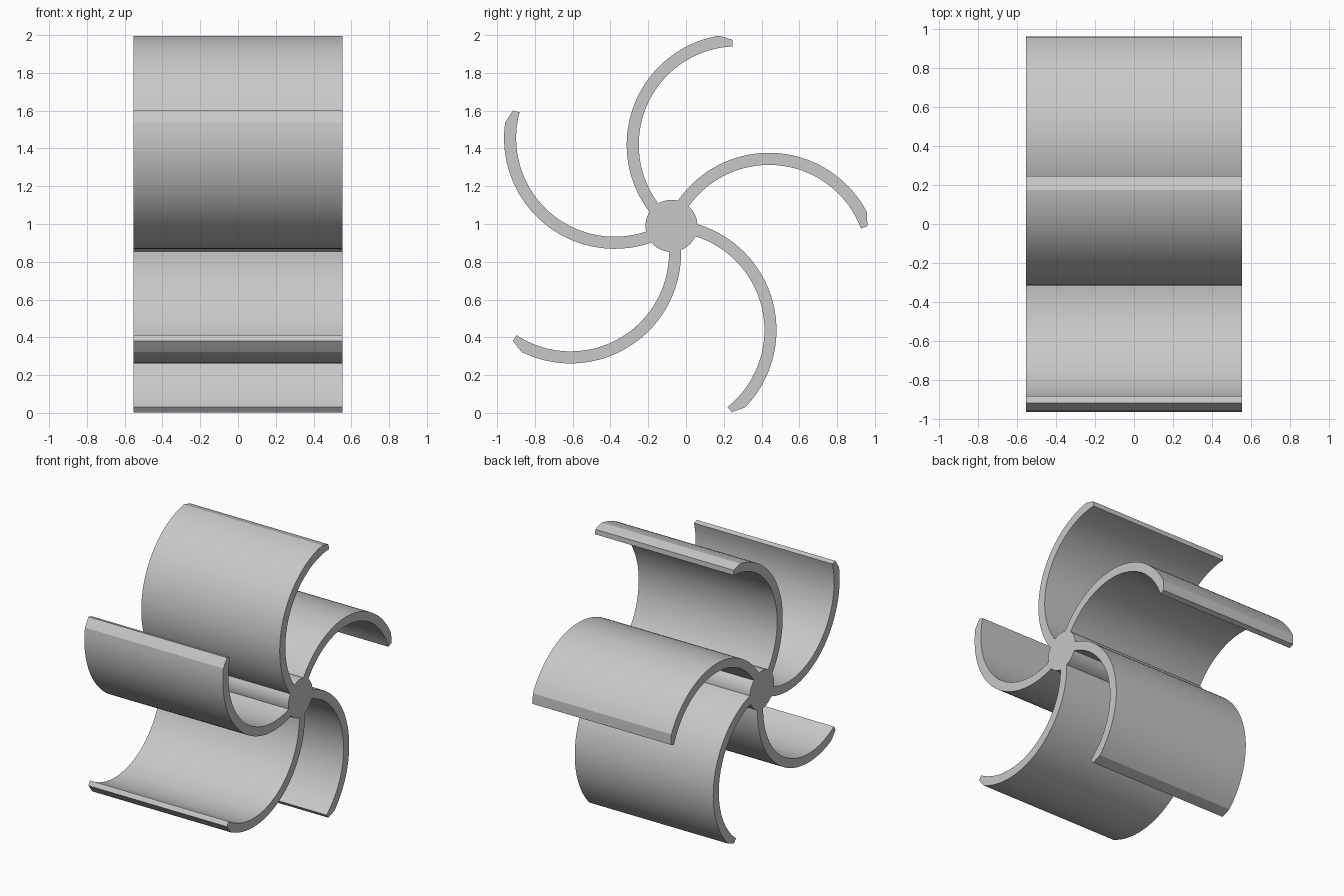
import bpy, bmesh
from math import acos, cos, sin, pi, radians

if "Cube" in bpy.data.objects:
    bpy.data.objects.remove(bpy.data.objects["Cube"])

HALF_WIDTH = 0.553
HUB_Y, HUB_Z, HUB_R = -0.077, 0.99, 0.1375
ARC_R, HALF_THICK = 0.553, 0.032    # blade centreline runs through the hub axis
TIP_R = 1.037                       # rim circle that trims the blade tips
BLADES, STEPS = 5, 48
FIRST, SWEEP = radians(51), radians(138.3)

grey = bpy.data.materials.new("plain grey")
grey.use_nodes = True
colour = (0.58, 0.58, 0.58, 1)
grey.diffuse_color = colour
grey.node_tree.nodes["Principled BSDF"].inputs["Base Color"].default_value = colour


def finish(obj):
    obj.data.materials.append(grey)
    bpy.ops.object.select_all(action='DESELECT')
    obj.select_set(True)
    bpy.context.view_layer.objects.active = obj
    bpy.ops.object.shade_smooth_by_angle(angle=radians(20))


def turn_from_hub(radius, reach):
    """Turn about the arc centre at which a radius lies 'reach' from the hub axis."""
    return acos((ARC_R**2 + radius**2 - reach**2) / (2 * ARC_R * radius))


def blade_edge(heading, radius):
    """Curved edge from the hub surface to the tip, trimmed by the rim circle."""
    cy, cz = ARC_R * cos(heading), ARC_R * sin(heading)
    start = turn_from_hub(radius, HUB_R - 0.004)
    turns = [start + (SWEEP - start) * i / STEPS for i in range(STEPS + 1)]
    if radius > ARC_R:
        turns[-3] = turn_from_hub(radius, TIP_R)   # exact corner of the trim
        turns[:-3] = [start + (turns[-3] - start) * i / (STEPS - 2) for i in range(STEPS - 2)]
        turns[-2] = (turns[-3] + SWEEP) / 2
    points = []
    for t in turns:
        a = heading + pi - t
        u, v = cos(a), sin(a)
        dot = cy * u + cz * v
        limit = -dot + (dot**2 - ARC_R**2 + TIP_R**2) ** 0.5
        r = min(radius, limit)
        points.append((HUB_Y + cy + r * u, HUB_Z + cz + r * v))
    return points


def make_blade(index):
    heading = FIRST + index * 2 * pi / BLADES
    outer = blade_edge(heading, ARC_R + HALF_THICK)
    inner = blade_edge(heading, ARC_R - HALF_THICK)
    bm = bmesh.new()
    rows = [[bm.verts.new((-HALF_WIDTH, y, z)) for y, z in edge] for edge in (outer, inner)]
    strip = [bm.faces.new((rows[0][i], rows[0][i + 1], rows[1][i + 1], rows[1][i]))
             for i in range(STEPS)]
    # Extrude the side strip across the full width
    swept = bmesh.ops.extrude_face_region(bm, geom=strip, use_keep_orig=True)
    moved = [g for g in swept["geom"] if isinstance(g, bmesh.types.BMVert)]
    bmesh.ops.translate(bm, verts=moved, vec=(2 * HALF_WIDTH, 0, 0))
    bmesh.ops.recalc_face_normals(bm, faces=bm.faces)
    mesh = bpy.data.meshes.new(f"curved_blade_{index + 1}")
    bm.to_mesh(mesh)
    bm.free()
    obj = bpy.data.objects.new(mesh.name, mesh)
    bpy.context.collection.objects.link(obj)
    finish(obj)


# Hub
bpy.ops.mesh.primitive_cylinder_add(vertices=64, radius=HUB_R, depth=2 * HALF_WIDTH,
                                    location=(0, HUB_Y, HUB_Z), rotation=(0, pi / 2, 0))
hub = bpy.context.object
hub.name = "hub"
finish(hub)

# Curved blades around the hub
for n in range(BLADES):
    make_blade(n)
